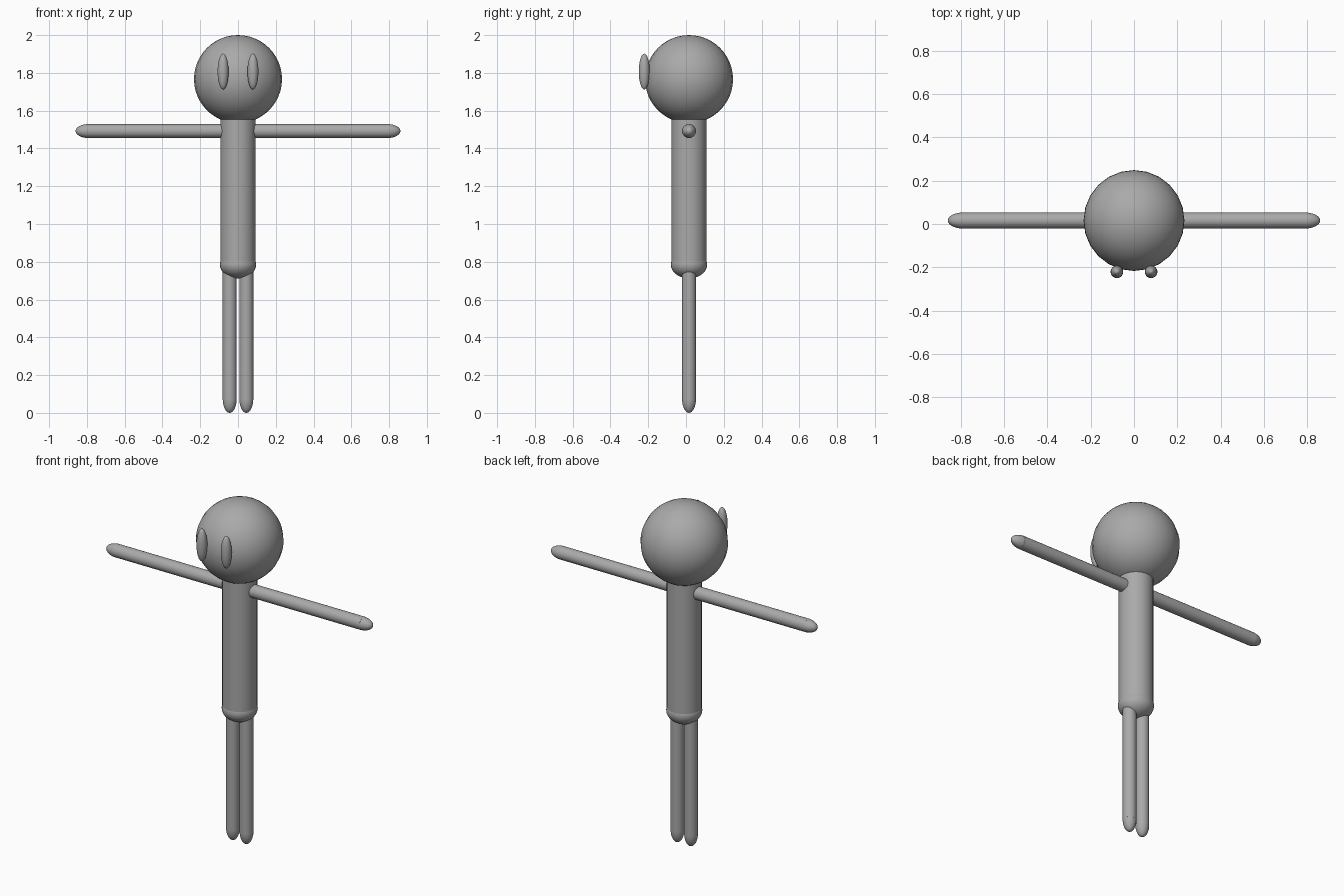
import bpy, math

if "Cube" in bpy.data.objects:
    bpy.data.objects.remove(bpy.data.objects["Cube"])

CY = 0.016  # depth of the body axis

grey = bpy.data.materials.new("mid_grey")
grey.diffuse_color = (0.4, 0.4, 0.4, 1)
grey.use_nodes = True
grey.node_tree.nodes["Principled BSDF"].inputs["Base Color"].default_value = grey.diffuse_color


def finish(name):
    ob = bpy.context.object
    ob.name = name
    ob.data.materials.append(grey)
    bpy.ops.object.transform_apply(location=False, rotation=True, scale=True)
    bpy.ops.object.shade_smooth_by_angle(angle=math.radians(40))
    return ob


def ball(name, loc, radii, segments=32, rings=16):
    bpy.ops.mesh.primitive_uv_sphere_add(segments=segments, ring_count=rings, radius=1, location=loc)
    bpy.context.object.scale = radii
    return finish(name)


def rod(name, loc, radius, length, rot=(0, 0, 0)):
    bpy.ops.mesh.primitive_cylinder_add(vertices=32, radius=radius, depth=length,
                                        location=loc, rotation=rot)
    return finish(name)


# Head, torso and rounded hips
ball("head", (0, CY, 1.767), (0.233, 0.233, 0.233), 24, 24)
rod("torso", (0, CY, 1.18), 0.093, 0.78)
ball("hips", (0, CY, 0.785), (0.096, 0.096, 0.073))

# Paired parts
for side, s in (("left", -1), ("right", 1)):
    ball(side + "_eye", (s * 0.079, -0.221, 1.807), (0.029, 0.029, 0.095))
    rod(side + "_arm", (s * 0.43, CY, 1.492), 0.037, 0.74, (0, math.pi / 2, 0))
    ball(side + "_hand", (s * 0.79, CY, 1.492), (0.07, 0.037, 0.037))
    rod(side + "_leg", (s * 0.044, CY, 0.42), 0.037, 0.70)
    ball(side + "_foot", (s * 0.044, CY, 0.075), (0.037, 0.037, 0.075))
